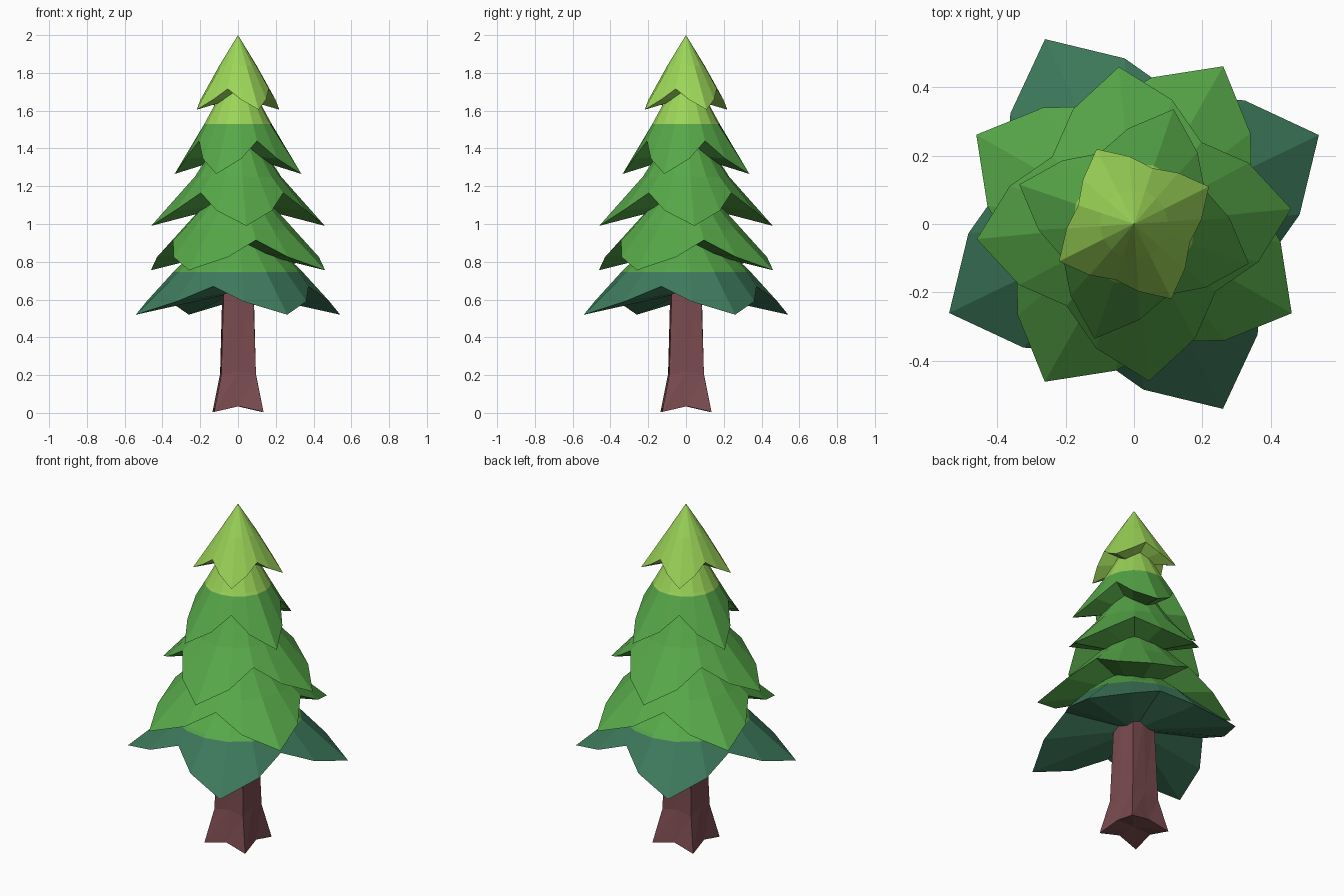
import bpy, bmesh, math
from mathutils import Vector

if "Cube" in bpy.data.objects:
    bpy.data.objects.remove(bpy.data.objects["Cube"])


def material(name, rgb):
    m = bpy.data.materials.new(name)
    lin = [((c / 255 + 0.055) / 1.055) ** 2.4 for c in rgb]
    m.diffuse_color = (*lin, 1)
    m.use_nodes = True
    m.node_tree.nodes["Principled BSDF"].inputs["Base Color"].default_value = m.diffuse_color
    return m


TEAL = material("dark_teal_needles", (62, 122, 92))
GREEN = material("green_needles", (87, 168, 73))
LIME = material("lime_needles", (156, 213, 88))
BARK = material("red_brown_bark", (122, 75, 79))
BANDS = (0.745, 1.53)  # heights where the needle colour changes


def ring(bm, points):
    """Ring of vertices from (radius, z) pairs and a list of angles."""
    return [bm.verts.new((r * math.cos(a), r * math.sin(a), z)) for r, z, a in points]


def bridge(bm, lower, upper):
    n = len(lower)
    for i in range(n):
        j = (i + 1) % n
        bm.faces.new((lower[i], lower[j], upper[j]))
        bm.faces.new((lower[i], upper[j], upper[i]))


def fan(bm, loop, z):
    c = bm.verts.new((0, 0, z))
    for i, v in enumerate(loop):
        bm.faces.new((v, loop[(i + 1) % len(loop)], c))


def finish(bm, name, mats):
    bmesh.ops.recalc_face_normals(bm, faces=bm.faces[:])
    me = bpy.data.meshes.new(name)
    bm.to_mesh(me)
    bm.free()
    for m in mats:
        me.materials.append(m)
    ob = bpy.data.objects.new(name, me)
    bpy.context.collection.objects.link(ob)


def tier(name, angle, tip, half, notch, mid, top, under):
    """Four-lobed skirt: zigzag rim, round shoulder, point on top, hollow below."""
    bm = bmesh.new()
    pattern = (tip, half, notch, half)
    angles = [math.radians(angle + 22.5 * i) for i in range(16)]
    rim = ring(bm, [(*pattern[i % 4], a) for i, a in enumerate(angles)])
    shoulder = ring(bm, [(*mid, a) for a in angles])
    n = 16
    for i in range(n):
        j = (i + 1) % n
        bm.faces.new((rim[i], rim[j], shoulder[j], shoulder[i]))
    fan(bm, shoulder, top)
    fan(bm, rim, under)
    # cut at the colour bands, then colour by height
    for z in BANDS:
        bmesh.ops.bisect_plane(bm, geom=bm.verts[:] + bm.edges[:] + bm.faces[:],
                               plane_co=Vector((0, 0, z)), plane_no=Vector((0, 0, 1)))
    for f in bm.faces:
        z = f.calc_center_median().z
        f.material_index = sum(z > b for b in BANDS)
    finish(bm, name, (TEAL, GREEN, LIME))


# Needle tiers, bottom to top: angle, then (radius, z) of tip, half and notch points
tier("branch_tier_1", 25.7, (0.60, 0.52), (0.485, 0.59), (0.395, 0.67), (0.33, 0.76), 1.06, 0.64)
tier("branch_tier_2", 60.5, (0.53, 0.755), (0.432, 0.825), (0.357, 0.915), (0.30, 0.97), 1.30, 0.87)
tier("branch_tier_3", 5.5, (0.462, 0.99), (0.38, 1.07), (0.31, 1.165), (0.23, 1.25), 1.60, 1.11)
tier("branch_tier_4", 71.0, (0.355, 1.265), (0.28, 1.345), (0.23, 1.44), (0.17, 1.545), 1.86, 1.37)
tier("treetop", 26.5, (0.245, 1.605), (0.198, 1.66), (0.172, 1.715), (0.10, 1.837), 2.0, 1.67)

# Trunk: four-cornered, flaring into four root points
bm = bmesh.new()
levels = (((0.185, 0.005), (0.117, 0.035)),
          ((0.13, 0.20), (0.092, 0.22)),
          ((0.108, 0.70), (0.082, 0.70)))
loops = [ring(bm, [(*lv[i % 2], math.radians(47 + 45 * i)) for i in range(8)]) for lv in levels]
for low, high in zip(loops, loops[1:]):
    bridge(bm, low, high)
fan(bm, loops[0], 0.04)
fan(bm, loops[-1], 0.70)
finish(bm, "trunk", (BARK,))
